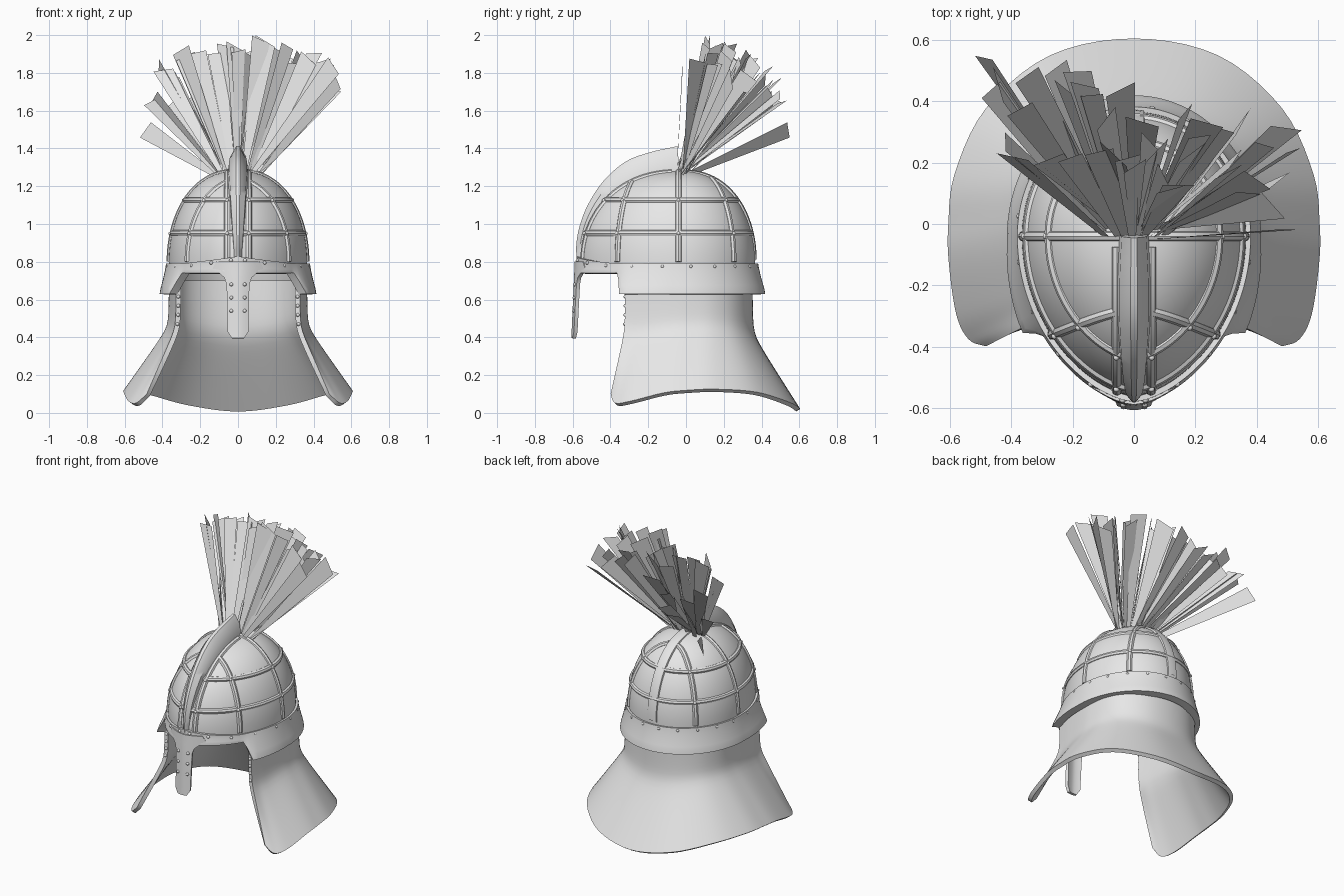
import bpy, bmesh, random
from math import sin, cos, pi, sqrt, radians, acos, asin, copysign
from mathutils import Vector, Matrix

cube = bpy.data.objects.get("Cube")
if cube:
    bpy.data.objects.remove(cube, do_unlink=True)

steel = bpy.data.materials.new("light_grey")
steel.use_nodes = True
steel.diffuse_color = (0.8, 0.8, 0.8, 1)
steel.node_tree.nodes["Principled BSDF"].inputs["Base Color"].default_value = (0.8, 0.8, 0.8, 1)

# Dome proportions
BASE, RISE, MID = 0.8, 0.475, -0.04
WIDE, FRONT, BACK = 0.36, 0.515, 0.4


def finish(obj, smooth=True):
    # bake curves and modifiers, then shade
    bpy.ops.object.select_all(action='DESELECT')
    obj.select_set(True)
    bpy.context.view_layer.objects.active = obj
    bpy.ops.object.convert(target='MESH')
    if smooth:
        bpy.ops.object.shade_smooth_by_angle(angle=radians(35))


def add_object(name, data, smooth=True, thick=0):
    obj = bpy.data.objects.new(name, data)
    bpy.context.collection.objects.link(obj)
    data.materials.append(steel)
    if thick:
        mod = obj.modifiers.new("thickness", 'SOLIDIFY')
        mod.thickness = thick
        mod.offset = 0
    finish(obj, smooth)


def mesh_from_bm(name, bm, smooth=True, thick=0):
    bmesh.ops.recalc_face_normals(bm, faces=bm.faces)
    me = bpy.data.meshes.new(name)
    bm.to_mesh(me)
    bm.free()
    add_object(name, me, smooth, thick)


def grid(name, rows, cyclic=False, thick=0, caps=False):
    bm = bmesh.new()
    vs = [[bm.verts.new(p) for p in row] for row in rows]
    n = len(rows[0])
    for a, b in zip(vs, vs[1:]):
        for i in range(n if cyclic else n - 1):
            j = (i + 1) % n
            bm.faces.new((a[i], a[j], b[j], b[i]))
    if caps:
        bm.faces.new(vs[0])
        bm.faces.new(vs[-1])
    bmesh.ops.remove_doubles(bm, verts=bm.verts, dist=0.0005)
    mesh_from_bm(name, bm, True, thick)


def tube(name, pts, radius, cyclic=False):
    cu = bpy.data.curves.new(name, 'CURVE')
    cu.dimensions = '3D'
    cu.bevel_depth = radius
    cu.bevel_resolution = 2
    cu.use_fill_caps = True
    sp = cu.splines.new('POLY')
    sp.points.add(len(pts) - 1)
    for p, q in zip(sp.points, pts):
        p.co = (*q, 1)
    sp.use_cyclic_u = cyclic
    add_object(name, cu)


def spline(pts, u):
    # smooth point at u in 0..1 along a short list
    pts = [Vector(p) for p in pts]
    f = u * (len(pts) - 1)
    i = min(int(f), len(pts) - 2)
    k = f - i
    b, c = pts[i], pts[i + 1]
    a = pts[i - 1] if i else b * 2 - c
    d = pts[i + 2] if i + 2 < len(pts) else c * 2 - b
    return 0.5 * (2 * b + (c - a) * k + (2 * a - 5 * b + 4 * c - d) * k**2 + (3 * b - a - 3 * c + d) * k**3)


def height(s):
    return BASE + RISE * sqrt(max(0, 1 - s**2.3))


def scale_at(z):
    return (1 - ((z - BASE) / RISE)**2)**(1 / 2.3)


def ring(t, s=1.0, z=None, off=0.0):
    # pointed front at t = 0, round back at t = pi
    k = s + off / 0.4
    front = cos(t) > 0
    x = copysign(WIDE * k * abs(sin(t))**(1.25 if front else 1), sin(t))
    y = MID - (FRONT if front else BACK) * k * cos(t)
    return Vector((x, y, height(s) if z is None else z))


N = 120
turns = [-pi + 2 * pi * i / N for i in range(N)]

# Dome shell
levels = [sin(pi / 2 * i / 20) for i in range(20, -1, -1)]
grid("dome", [[ring(t, z=0.77) for t in turns]] + [[ring(t, s) for t in turns] for s in levels], True, 0.012)


# Brow band, arched over the eyes and flared round the sides and back
def band_top(t):
    return 0.83 - 0.04 * min(1, abs(t) / 0.9)


def band_point(t, k):
    drop = min(1, max(0, (abs(t) - 0.97) / 0.07))
    top = band_top(t)
    z = top + (0.745 - 0.11 * drop - top) * min(k, 1)
    out = 0.012 + 0.042 * max(0, (0.8 - z) / 0.17)**1.3
    # room for the cheek corners
    out += 0.026 * drop * min(k, 1) * max(0, 1 - max(0, abs(t) - 1.04) / 0.5)
    return ring(t, z=z, off=out if k <= 1 else out - 0.045)


grid("brow_band", [[band_point(t, i / 8) for t in turns] for i in range(10)], True, 0.018)

# Cheek and neck guard
top_edge = [(.314, -.32, .7), (.323, -.27, .7), (.334, -.2, .7), (.348, -.08, .7), (.35, .02, .7),
            (.33, .14, .7), (.265, .245, .7), (.15, .315, .7), (0, .338, .7)]
low_edge = [(.475, -.39, .095), (.53, -.37, .046), (.57, -.29, .055), (.594, -.12, .098), (.595, .0, .112),
            (.575, .16, .118), (.475, .37, .102), (.27, .54, .048), (0, .594, .014)]


def mirror(p):
    return Vector((-p[0], p[1], p[2]))


def flare(g):
    # nearly upright above, then turning out in a straight slope
    h = g - 0.42
    return (h + sqrt(h * h + 0.006)) / (0.58 + sqrt(0.58**2 + 0.006))


def guard_point(w, g):
    # the mirrored neighbour keeps the curve level across the back
    a, b = (spline(e + [mirror(e[-2])], w * (len(e) - 1) / len(e)) for e in (top_edge, low_edge))
    p = a.lerp(b, flare(g))
    p.z = a.z + (b.z - a.z) * g
    return p


rows = []
for r in range(21):
    half = [guard_point(i / 40, r / 20) for i in range(41)]
    rows.append(half + [mirror(p) for p in reversed(half[:-1])])
grid("neck_guard", rows, thick=0.026)


# Nose guard, folded along the middle
def nose_y(x, z):
    return MID - 0.525 * cos(asin((abs(x) / WIDE)**0.8)) - 0.014 - 0.018 * (0.8 - z) / 0.4


nose = [(.80, .11), (.765, .13), (.74, .095), (.715, .068), (.68, .057), (.56, .054), (.43, .052), (.395, .03)]
grid("nose_guard", [[(w * i / 4, nose_y(w * i / 4, z), z) for i in range(-4, 5)] for z, w in nose], thick=0.02)

# Crest blade
outer = [(-.58, .81), (-.58, .9), (-.56, 1.0), (-.515, 1.11), (-.435, 1.23), (-.32, 1.33), (-.19, 1.38), (-.045, 1.412)]
inner = [1, .96, .9, .8, .68, .52, .3, .02]
width = [.022, .03, .037, .044, .05, .055, .055, .048]
sections = []
for i in range(29):
    u = i / 28
    o = spline([(0, y, z) for y, z in outer], u)
    s, w, _ = spline([(a, b, 0) for a, b in zip(inner, width)], u)
    b = ring(0, min(1, max(0, s)), off=-0.012)
    m = b.lerp(o, 0.6)
    side = Vector((w, 0, 0))
    sections.append([b - side, m - side * 0.85, o - side * 0.2, o + side * 0.2, m + side * 0.85, b + side])
grid("crest", sections, True, caps=True)

# Horizontal straps
strap_z = (0.95, 1.125)
for name, z in zip(("lower_ring_strap", "upper_ring_strap"), strap_z):
    tube(name, [ring(t, scale_at(z)) for t in turns], 0.018, True)


# Vertical straps, each placed by an angle rule that depends on the dome level
def front_angle(s):
    return acos(min(1, (0.24 + 0.08 * (s - 0.48) / 0.52) / (FRONT * s)))


def middle_angle(s):
    return pi / 2


def back_angle(s):
    return acos(-min(1, (0.17 + 0.12 * (s - 0.43) / 0.57) / (BACK * s)))


def crest_angle(s):
    return asin(min(1, (0.055 / (WIDE * s))**0.8))


rivet_spots = []
straps = (("front", front_angle, 0.48), ("middle", middle_angle, 0.08),
          ("back", back_angle, 0.44), ("crest", crest_angle, 0.17))
for name, angle, start in straps:
    for side, sign in (("left", 1), ("right", -1)):
        arc = [asin(start) + (pi / 2 - asin(start)) * i / 24 for i in range(25)]
        tube(f"{side}_{name}_strap", [ring(sign * angle(sin(a)), sin(a)) for a in arc], 0.018)
        for z in strap_z:
            s = scale_at(z)
            rivet_spots.append(ring(sign * angle(s), s, off=0.016))

# Broad strap down the back
spine = []
for i in range(25):
    c = ring(pi, sin(pi / 2 * i / 24))
    spine.append([c + Vector((x, d, d)) for x, d in ((-.04, -.01), (-.032, .01), (0, .014), (.032, .01), (.04, -.01))])
grid("back_strap", spine)

# Rivets
for i in range(20):
    t = -pi + 2 * pi * (i + 0.5) / 20
    rivet_spots.append(ring(t, z=band_top(t) - 0.015, off=0.02))
for x in (-0.035, 0.035):
    for z in (0.54, 0.61, 0.68):
        rivet_spots.append(Vector((x, nose_y(x, z) - 0.01, z)))
for g in (0.14, 0.22, 0.3, 0.38):
    p = guard_point(0, g)
    rivet_spots += [p, mirror(p)]
bm = bmesh.new()
for p in rivet_spots:
    bmesh.ops.create_icosphere(bm, subdivisions=2, radius=0.01, matrix=Matrix.Translation(p))
mesh_from_bm("rivets", bm)

# Plume of flat blades, fanning further back on the right than on the left
random.seed(11)
bm = bmesh.new()


def blade(root, axis, size, twist, w, skew):
    across = Matrix.Rotation(twist, 3, axis) @ axis.cross(Vector((0, 1, 0))).normalized()
    tip = root + axis * size
    corners = (root - across * 0.01, root + across * 0.01,
               tip + across * w + axis * skew, tip - across * w - axis * skew)
    bm.faces.new([bm.verts.new(p) for p in corners])


blades = 44
for i in range(blades):
    x = -0.49 + 1.01 * i / (blades - 1)
    root = Vector((x * 0.18, random.uniform(-0.07, -0.01), 1.24))
    size = random.uniform(0.72, 0.79)
    dx = x - root.x
    dy = 0.3 - 0.2 * x + random.uniform(-0.17, 0.17) - root.y
    axis = Vector((dx, dy, sqrt(size**2 - dx**2 - dy**2))).normalized()
    blade(root, axis, size, random.uniform(-1.1, 1.1), random.uniform(0.04, 0.062), random.uniform(-0.03, 0.03))
blade(Vector((0.06, -0.05, 1.25)), Vector((0.42, 0.03, 0.58)).normalized(), 0.76, 0, 0.05, 0.02)
top = max(v.co.z for v in bm.verts)
for v in bm.verts:
    v.co.z = 1.24 + (v.co.z - 1.24) * 0.76 / (top - 1.24)
mesh_from_bm("plume", bm, False)
